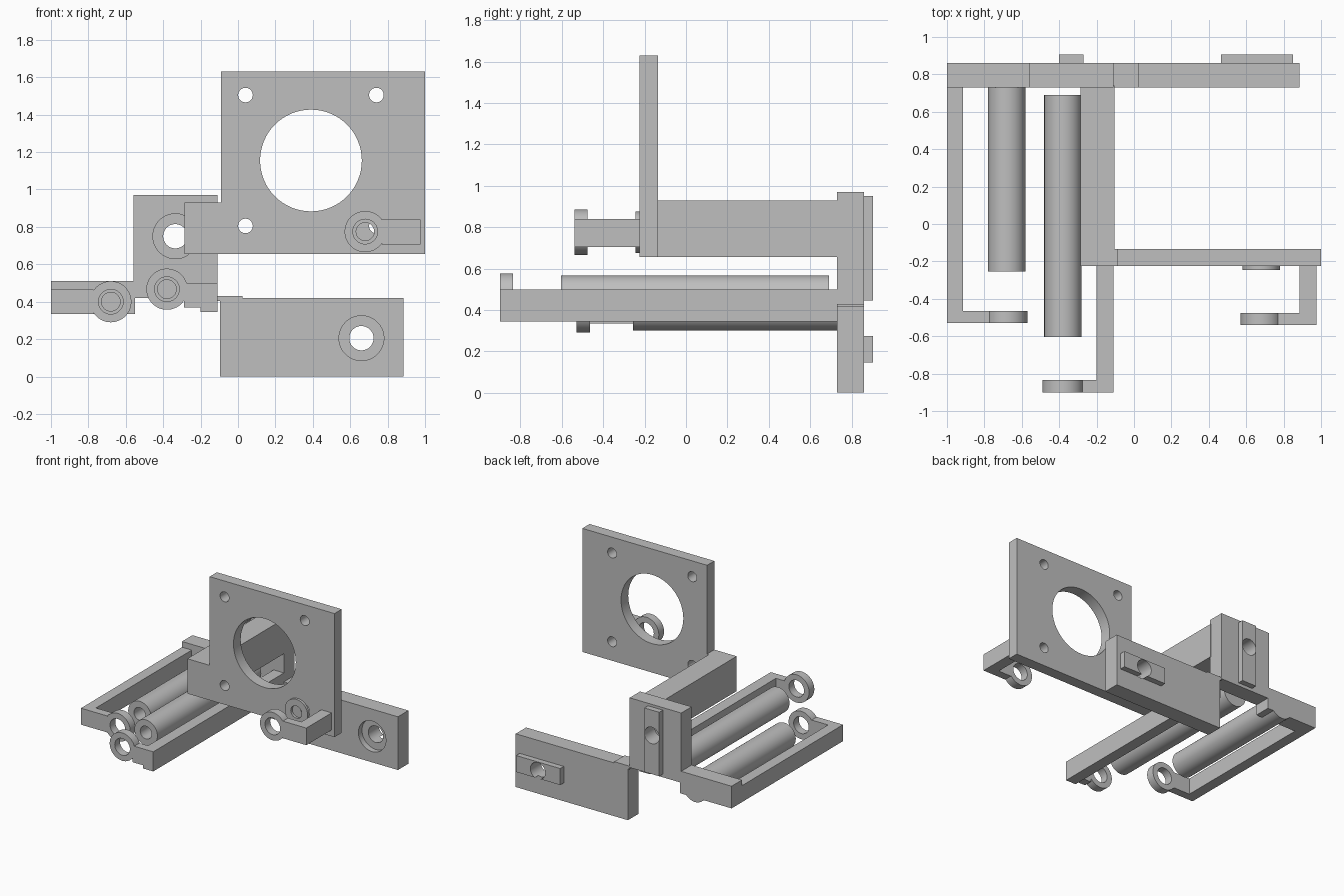
import bpy, math
from mathutils import Matrix

cube = bpy.data.objects.get("Cube")
if cube:
    bpy.data.objects.remove(cube, do_unlink=True)

gray = bpy.data.materials.new("plain gray")
gray.use_nodes = True
color = (0.52, 0.52, 0.52, 1)
gray.diffuse_color = color
gray.node_tree.nodes["Principled BSDF"].inputs["Base Color"].default_value = color


def finish(ob, name):
    ob.name = name
    ob.data.materials.append(gray)
    return ob


def box(name, x, y, z):
    """Block from three (min, max) ranges."""
    bpy.ops.mesh.primitive_cube_add(size=1)
    ob = bpy.context.object
    spans = (x, y, z)
    ob.data.transform(Matrix.Diagonal([b - a for a, b in spans] + [1]))
    ob.data.transform(Matrix.Translation([(a + b) / 2 for a, b in spans]))
    return finish(ob, name)


def rod(name, center, radius, y):
    """Cylinder along y."""
    bpy.ops.mesh.primitive_cylinder_add(vertices=64, radius=radius, depth=y[1] - y[0])
    ob = bpy.context.object
    ob.data.transform(Matrix.Rotation(math.pi / 2, 4, "X"))
    ob.data.transform(Matrix.Translation((center[0], (y[0] + y[1]) / 2, center[1])))
    return finish(ob, name)


def bore(ob, center, radius, y):
    """Cut a round hole along y."""
    cutter = rod("cutter", center, radius, y)
    mod = ob.modifiers.new("hole", "BOOLEAN")
    mod.operation = "DIFFERENCE"
    mod.solver = "EXACT"
    mod.object = cutter
    bpy.context.view_layer.objects.active = ob
    bpy.ops.object.modifier_apply(modifier=mod.name)
    bpy.data.objects.remove(cutter, do_unlink=True)


def tube(name, center, radius, hole, y, depth=None):
    """Cylinder with a bore from the front, through unless a depth is given."""
    ob = rod(name, center, radius, y)
    end = y[0] + depth if depth else y[1] + 0.1
    bore(ob, center, hole, (y[0] - 0.1, end))
    return ob


THROUGH = (-2, 2)
BACK = (0.73, 0.86)
STRIP = (0.86, 0.905)

# Upright plate with a large opening and four bolt holes
plate = box("motor_plate", (-0.09, 1.0), (-0.225, -0.135), (0.655, 1.63))
bore(plate, (0.39, 1.155), 0.272, THROUGH)
for bx in (0.04, 0.74):
    for bz in (0.805, 1.505):
        bore(plate, (bx, bz), 0.039, THROUGH)
box("motor_arm", (-0.285, -0.105), (-0.225, 0.74), (0.655, 0.93))
box("motor_arm_joint", (-0.11, -0.085), (-0.225, -0.135), (0.655, 0.93))
tube("plate_boss", (0.68, 0.775), 0.1, 0.048, (-0.245, -0.225))

# Mounting plates with counterbored holes and raised guide strips
upper = box("upper_mount", (-0.56, -0.11), BACK, (0.42, 0.97))
upper_strip = box("upper_guide_strip", (-0.4, -0.27), STRIP, (0.445, 0.95))
lower = box("lower_mount", (-0.095, 0.885), BACK, (0, 0.42))
lower_strip = box("lower_guide_strip", (0.465, 0.85), STRIP, (0.145, 0.275))
for mount, strip, c in ((upper, upper_strip, (-0.335, 0.75)),
                        (lower, lower_strip, (0.66, 0.205))):
    bore(mount, c, 0.12, (0.6, 0.775))
    bore(mount, c, 0.065, THROUGH)
    bore(strip, c, 0.065, THROUGH)
box("mount_link", (-0.11, 0.025), BACK, (0.405, 0.43))

# Side bar and the left frame arm
box("side_bar", (-1.0, -0.55), BACK, (0.335, 0.51))
box("outer_arm", (-1.0, -0.915), (-0.53, 0.74), (0.335, 0.465))
box("outer_arm_end", (-0.92, -0.772), (-0.53, -0.465), (0.335, 0.465))
tube("outer_ring", (-0.68, 0.4), 0.11, 0.066, (-0.53, -0.465))

# Inner frame arm
box("inner_arm", (-0.2, -0.11), (-0.9, 0.74), (0.345, 0.5))
box("inner_arm_end", (-0.29, -0.19), (-0.9, -0.835), (0.37, 0.5))
tube("inner_ring", (-0.38, 0.467), 0.11, 0.066, (-0.9, -0.835))

# Short arm on the upright plate
box("plate_arm", (0.885, 0.975), (-0.54, -0.215), (0.705, 0.84))
box("plate_arm_end", (0.77, 0.89), (-0.54, -0.475), (0.705, 0.84))
tube("plate_ring", (0.68, 0.775), 0.11, 0.066, (-0.54, -0.475))

# Bored round rods
tube("outer_rod", (-0.68, 0.4), 0.1, 0.05, (-0.255, 0.86), 0.3)
tube("inner_rod", (-0.38, 0.467), 0.1, 0.05, (-0.605, 0.69), 0.3)

# Smooth curved walls while keeping rims sharp
bpy.ops.object.select_all(action="DESELECT")
for ob in bpy.context.scene.objects:
    if ob.type == "MESH":
        ob.select_set(True)
        bpy.context.view_layer.objects.active = ob
bpy.ops.object.shade_smooth_by_angle(angle=math.radians(30))
